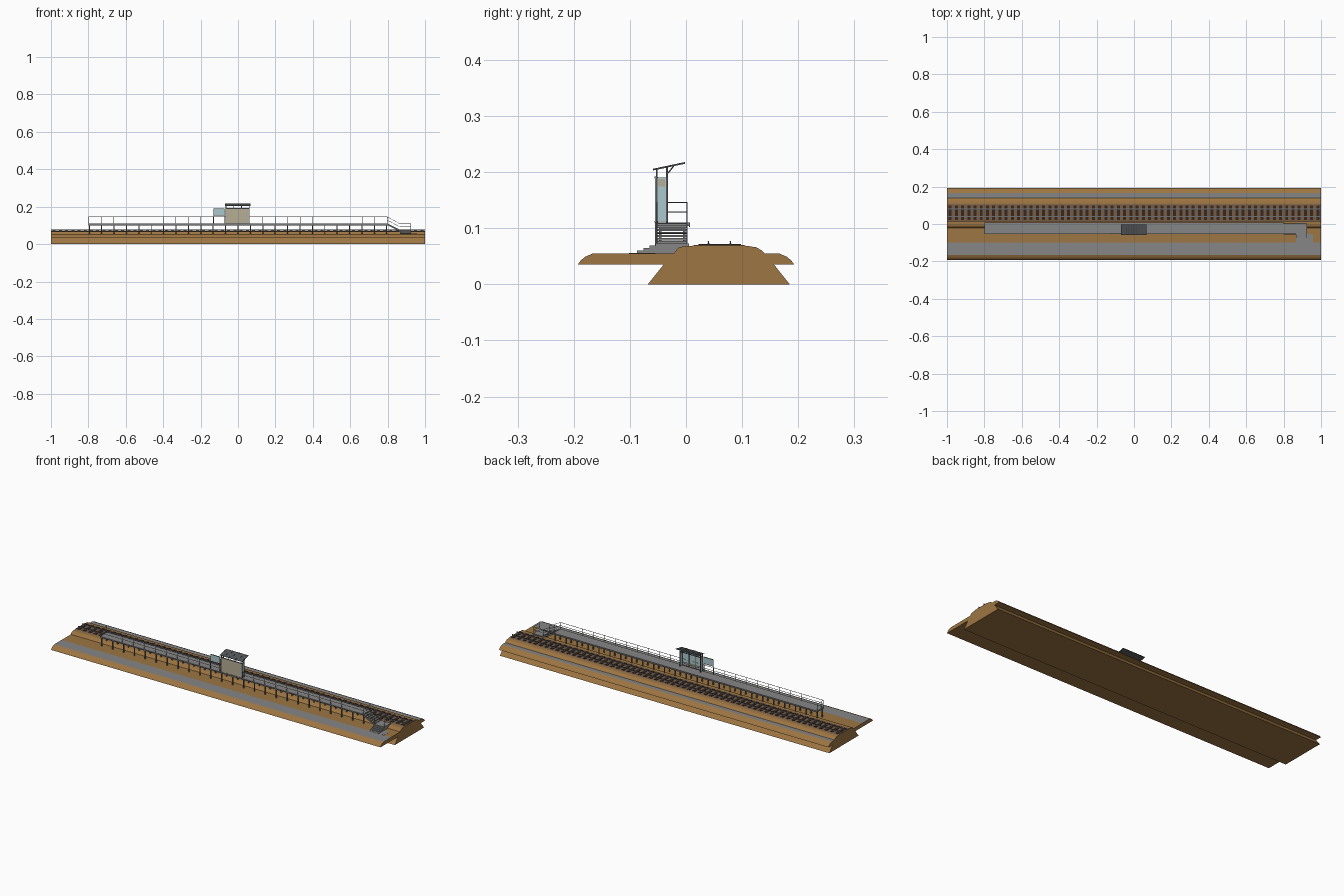
import bpy, bmesh, math
from mathutils import Vector

if "Cube" in bpy.data.objects:
    bpy.data.objects.remove(bpy.data.objects["Cube"])


def mat(name, r, g, b):
    m = bpy.data.materials.new(name)
    m.diffuse_color = (r, g, b, 1)
    m.use_nodes = True
    m.node_tree.nodes["Principled BSDF"].inputs["Base Color"].default_value = m.diffuse_color
    return m


EARTH = mat("earth_brown", 0.34, 0.18, 0.055)
PAVE = mat("paving_grey", 0.24, 0.24, 0.24)
BED = mat("ballast_brown", 0.19, 0.11, 0.06)
WOOD = mat("sleeper_dark", 0.035, 0.022, 0.016)
STEEL = mat("rail_steel", 0.16, 0.16, 0.17)
PIPE = mat("railing_grey", 0.28, 0.30, 0.32)
ROOF = mat("roof_dark_grey", 0.09, 0.095, 0.10)
BEIGE = mat("wall_beige", 0.47, 0.42, 0.30)
GLASS = mat("pale_blue", 0.40, 0.58, 0.62)


def finish(name, bm, *mats):
    bmesh.ops.recalc_face_normals(bm, faces=bm.faces[:])
    me = bpy.data.meshes.new(name)
    bm.to_mesh(me)
    bm.free()
    for m in mats:
        me.materials.append(m)
    ob = bpy.data.objects.new(name, me)
    bpy.context.collection.objects.link(ob)
    return ob


def add_box(bm, x0, x1, y0, y1, z0, z1):
    r = bmesh.ops.create_cube(bm, size=1)
    for v in r["verts"]:
        v.co = Vector(((x0 + x1) / 2 + v.co.x * (x1 - x0),
                       (y0 + y1) / 2 + v.co.y * (y1 - y0),
                       (z0 + z1) / 2 + v.co.z * (z1 - z0)))


def boxes(name, m, *dims):
    bm = bmesh.new()
    for d in dims:
        add_box(bm, *d)
    return finish(name, bm, m)


def extrude_x(name, pts, x0, x1, *mats):
    """Closed (y, z) profile swept along x."""
    bm = bmesh.new()
    f = bm.faces.new([bm.verts.new((x0, y, z)) for y, z in pts])
    r = bmesh.ops.extrude_face_region(bm, geom=[f])
    for v in r["geom"]:
        if isinstance(v, bmesh.types.BMVert):
            v.co.x = x1
    return finish(name, bm, *mats)


def bars(name, m, segs, r=0.0011):
    """Straight six-sided bars between pairs of points."""
    bm = bmesh.new()
    for a, b in segs:
        a, b = Vector(a), Vector(b)
        c = bmesh.ops.create_cone(bm, cap_ends=True, segments=6, radius1=r,
                                  radius2=r, depth=(b - a).length)
        q = Vector((0, 0, 1)).rotation_difference(b - a)
        for v in c["verts"]:
            v.co = q @ v.co + (a + b) / 2
    return finish(name, bm, m)


# Embankment: footing, overhanging shoulders and raised track mound
G = 0.055
bank = extrude_x("embankment", [
    (-0.068, 0), (0.185, 0), (0.157, 0.035), (0.193, 0.035), (0.188, 0.042),
    (0.18, 0.049), (0.166, G), (0.14, G), (0.134, 0.061), (0.125, 0.066),
    (0.112, 0.068), (-0.004, 0.068), (-0.014, 0.065), (-0.022, G), (-0.10, G),
    (-0.166, G), (-0.18, 0.049), (-0.188, 0.042), (-0.193, 0.035),
    (-0.04, 0.035)], -1, 1, EARTH, PAVE)
for p in bank.data.polygons:
    # shoulder paths are the two flat strips at ground level outside the mound
    if p.normal.z > 0.99 and abs(p.center.z - G) < 0.001 and (
            p.center.y < -0.11 or p.center.y > 0.14):
        p.material_index = 1

# Track
extrude_x("track_bed", [(0.008, 0.067), (0.110, 0.067), (0.102, 0.0705),
                        (0.016, 0.0705)], -1, 1, BED)
N = 60
boxes("sleepers", WOOD, *[(x - 0.008, x + 0.008, 0.022, 0.098, 0.069, 0.0722)
                          for x in [-1 + (i + 0.5) * 2 / N for i in range(N)]])
for side, y in (("near", 0.040), ("far", 0.079)):
    extrude_x(side + "_rail", [
        (y - 0.003, 0.072), (y + 0.003, 0.072), (y + 0.0008, 0.0732),
        (y + 0.0008, 0.0755), (y + 0.0016, 0.0775), (y - 0.0016, 0.0775),
        (y - 0.0008, 0.0755), (y - 0.0008, 0.0732)], -1, 1, STEEL)

# Platform deck, edge beams and legs
Y0, Y1, TOP = -0.054, 0.005, 0.110
boxes("platform_deck", PAVE, (-0.8, 0.8, Y0, Y1, 0.104, TOP))
boxes("platform_edge", STEEL, (-0.8, 0.8, Y1, Y1 + 0.002, 0.102, TOP),
      (-0.8, 0.8, Y0 + 0.006, Y0 + 0.010, 0.100, 0.104),
      (-0.8, 0.8, Y1 - 0.010, Y1 - 0.006, 0.100, 0.104))
xs = [-0.795 + i * 1.59 / 24 for i in range(25)]
boxes("platform_legs", STEEL,
      *[(x - 0.0025, x + 0.0025, y - 0.0025, y + 0.0025, 0.05, 0.104)
        for x in xs for y in (Y0 + 0.008, Y1 - 0.008)],
      *[(x - 0.002, x + 0.002, Y0 + 0.008, Y1 - 0.008, 0.099, 0.104) for x in xs])

# Upper stairs, landing and lower stairs
LAND, XL, XR = 0.073, 0.866, 0.925
n = 6
boxes("upper_stairs", PAVE,
      *[(0.8 + i * 0.011, 0.8 + (i + 1) * 0.011, Y0, Y1 - 0.003,
         TOP - (i + 1) * 0.0055 - 0.004, TOP - (i + 1) * 0.0055) for i in range(n)])
bm = bmesh.new()
for y in (Y0, Y1 - 0.003):
    vs = [bm.verts.new((x, yy, z)) for yy in (y - 0.001, y + 0.001)
          for x, z in ((0.8, TOP), (XL, LAND + 0.004), (XL, LAND - 0.006), (0.8, TOP - 0.010))]
    bm.faces.new(vs[:4])
    bm.faces.new(vs[4:])
    for i in range(4):
        j = (i + 1) % 4
        bm.faces.new((vs[i], vs[j], vs[j + 4], vs[i + 4]))
finish("stair_stringers", bm, STEEL)
boxes("stair_landing", PAVE, (XL, XR, Y0, Y1, 0.05, LAND))
boxes("lower_stairs", PAVE,
      *[(XL, XR, Y0 - (i + 1) * 0.011, Y0 - i * 0.011, 0.053,
         LAND - (i + 1) * 0.0042) for i in range(4)])
boxes("path_pad", PAVE, (XL, 0.957, -0.102, Y0, 0.053, 0.0556))

# Railings along the front, the closed end and the stairs
H = 0.146
yr, yb = Y0 + 0.002, Y1 - 0.003
segs = []
for z in (H, 0.129):
    segs += [((-0.798, yr, z), (0.798, yr, z)), ((-0.798, yr, z), (-0.798, yb, z))]
    d = z - TOP
    for y in (yr, yb):
        segs.append(((0.798, y, z), (XL, y, LAND + d)))
    segs.append(((XL, yb, LAND + d), (XR - 0.002, yb, LAND + d)))
    segs.append(((XR - 0.002, yb, LAND + d), (XR - 0.002, yr, LAND + d)))
segs += [((x, yr, 0.104), (x, yr, H)) for x in [-0.798 + i * 1.596 / 24 for i in range(25)]]
segs += [((-0.798, y, 0.104), (-0.798, y, H)) for y in (-0.034, yb)]
segs += [((0.798, yb, 0.104), (0.798, yb, H))]
segs += [((x, y, LAND - 0.003), (x, y, LAND + H - TOP))
         for x, y in ((XL, yr), (XL, yb), (XR - 0.002, yb), (XR - 0.002, yr))]
bars("railings", PIPE, segs)

# Waiting shelter: front wall, glazed ends, posts, bench
SX0, SX1, SY0, SY1 = -0.064, 0.060, -0.055, -0.034
boxes("shelter_wall", BEIGE, (SX0, SX1, SY0, SY0 + 0.002, 0.112, 0.19))
third = (SX1 - SX0) / 3
boxes("shelter_inner_panels", GLASS,
      *[(SX0 + i * third + 0.004, SX0 + (i + 1) * third - 0.004,
         SY0 + 0.002, SY0 + 0.003, 0.118, 0.186) for i in range(3)])
boxes("shelter_end_glass", GLASS,
      *[(x - 0.0008, x + 0.0008, SY0 + 0.001, SY1, 0.112, 0.19) for x in (SX0, SX1)])
boxes("end_notices", BEIGE,
      *[(x - 0.0016, x + 0.0016, SY0 + 0.005, SY1 - 0.003, 0.174, 0.188) for x in (SX0, SX1)])
boxes("shelter_bench", BEIGE, (-0.045, 0.042, SY0 + 0.003, SY0 + 0.014, 0.126, 0.129))


def roof_z(y):
    return 0.203 + (y + 0.058) * 0.21


px = [SX0 + i * third for i in range(4)]
boxes("shelter_posts", ROOF,
      *[(x - 0.0015, x + 0.0015, y - 0.0015, y + 0.0015, TOP, roof_z(y))
        for x in px for y in (SY0 + 0.003, SY1) if y < -0.04 or x in (px[0], px[3])],
      (SX0, SX1, SY0 - 0.001, SY0 + 0.004, 0.189, 0.192),
      (SX0, SX1, SY1 - 0.001, SY1 + 0.001, 0.189, 0.192),
      (SX0, SX1, SY0 - 0.001, SY0 + 0.004, TOP, 0.113))
bars("roof_braces", ROOF, [((x, SY1, 0.196), (x, -0.022, roof_z(-0.022))) for x in px[::3]])

# Sloping ribbed roof
extrude_x("shelter_roof", [(-0.059, roof_z(-0.059)), (-0.002, roof_z(-0.002)),
                           (-0.002, roof_z(-0.002) + 0.002),
                           (-0.059, roof_z(-0.059) + 0.002)], -0.07, 0.066, ROOF)
bars("roof_ribs", ROOF, [((x, -0.059, roof_z(-0.059) + 0.002),
                          (x, -0.002, roof_z(-0.002) + 0.002))
                         for x in [-0.068 + i * 0.132 / 10 for i in range(11)]])

# Blank station sign beside the shelter
boxes("sign_board", GLASS, (-0.129, -0.074, -0.053, -0.050, 0.155, 0.189))
boxes("sign_frame", ROOF,
      (-0.131, -0.129, -0.0535, -0.0495, TOP, 0.191), (-0.074, -0.072, -0.0535, -0.0495, TOP, 0.191),
      (-0.129, -0.074, -0.0535, -0.0495, 0.189, 0.191), (-0.129, -0.074, -0.0535, -0.0495, 0.153, 0.155))
